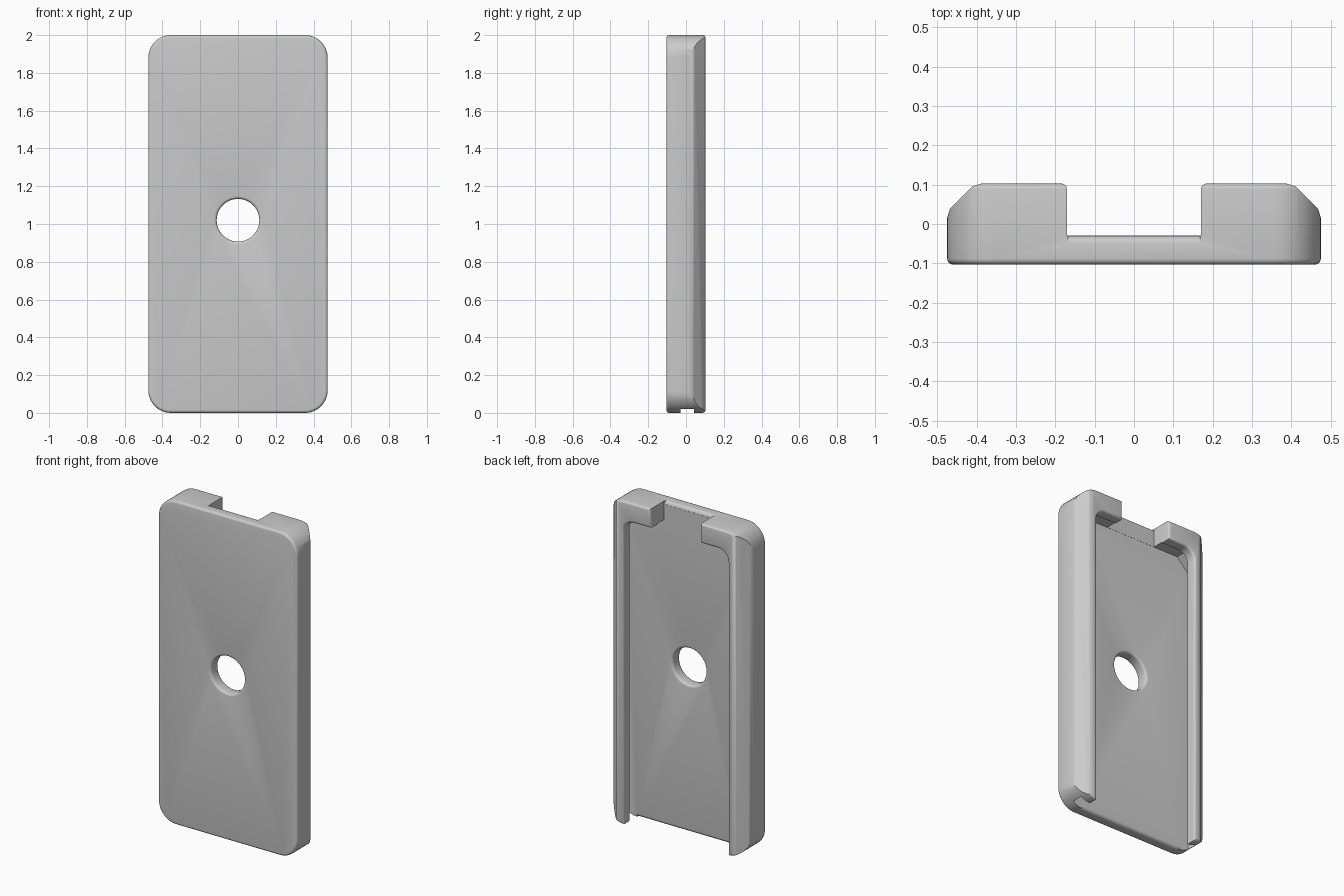
import bpy, bmesh
from math import sin, cos, pi

cube = bpy.data.objects.get("Cube")
if cube:
    bpy.data.objects.remove(cube, do_unlink=True)

FRONT, BACK, FLOOR = -0.103, 0.103, -0.03
F = 0.015          # fillet radius of most edges
STEPS = [i * pi / 8 for i in range(5)]


def new_object(name, bm):
    bmesh.ops.remove_doubles(bm, verts=bm.verts[:], dist=1e-5)
    bmesh.ops.recalc_face_normals(bm, faces=bm.faces[:])
    mesh = bpy.data.meshes.new(name)
    bm.to_mesh(mesh)
    bm.free()
    obj = bpy.data.objects.new(name, mesh)
    bpy.context.collection.objects.link(obj)
    return obj


def rounded_loop(half, z0, z1, r, inset, seg):
    """Rounded rectangle in x and z, shrunk by inset."""
    cx, rad = half - r, r - inset
    centres = [(cx, z1 - r), (-cx, z1 - r), (-cx, z0 + r), (cx, z0 + r)]
    return [(x + rad * cos((k + i / seg) * pi / 2), z + rad * sin((k + i / seg) * pi / 2))
            for k, (x, z) in enumerate(centres) for i in range(seg + 1)]


def slab(name, half, z0, z1, r, levels, seg=12):
    """Stack of rounded rectangles, one for each (y, inset) level."""
    bm = bmesh.new()
    rings = [[bm.verts.new((x, y, z)) for x, z in rounded_loop(half, z0, z1, r, d, seg)]
             for y, d in levels]
    n = len(rings[0])
    for a, b in zip(rings, rings[1:]):
        for i in range(n):
            j = (i + 1) % n
            bm.faces.new((a[i], a[j], b[j], b[i]))
    bm.faces.new(rings[0])
    bm.faces.new(rings[-1])
    return new_object(name, bm)


def prism(name, points, lo, hi, axis):
    """Extrude a flat profile along x (axis 0) or z (axis 2)."""
    bm = bmesh.new()
    place = (lambda p, t: (t, *p)) if axis == 0 else (lambda p, t: (*p, t))
    a, b = [[bm.verts.new(place(p, t)) for p in points] for t in (lo, hi)]
    n = len(points)
    for i in range(n):
        j = (i + 1) % n
        bm.faces.new((a[i], a[j], b[j], b[i]))
    bm.faces.new(a)
    bm.faces.new(b)
    return new_object(name, bm)


def arc(y, side, sign=1):
    """Quarter-round (y, inset) levels that end on the surface at y."""
    return [(y - side * F * (1 - cos(a)), sign * F * (1 - sin(a))) for a in STEPS]


def flare(y, side):
    """Cutter levels that round over the edge they pass through, inside to outside."""
    return arc(y, side, -1)[::-1] + [(y + side * 0.05, -F)]


# Outer body with rounded corners and edges
body = slab("phone_holder", 0.475, 0, 2, 0.12,
            arc(FRONT, -1) + arc(BACK, 1)[::-1])

# Sloped outer back edges
slope = [(0.477, 0.01), (0.468, 0.038), (0.41, 0.096), (0.38, 0.105), (0.6, 0.2), (0.6, 0.01)]
cutters = [prism("slope_cutter", [(s * x, y) for x, y in slope], -0.1, 2.1, 2) for s in (1, -1)]

# Groove behind the lips, open at the bottom
cutters.append(slab("groove_cutter", 0.42, -0.3, 1.885, 0.08,
                    [(FLOOR, 0), (0.042, 0)], seg=1))

# Opening between the lips
cutters.append(slab("opening_cutter", 0.357, -0.3, 1.88, 0.07,
                    [(-0.01, 0)] + flare(BACK, 1)))

# Gap in the top wall
cutters.append(slab("top_gap_cutter", 0.17, 1.8, 2.2, 0.02,
                    [(FLOOR + 0.001, 0)] + flare(BACK, 1)))

# Rounded plate edges at the top gap and the open bottom
R = 0.02
edge = [(FLOOR - R + R * sin(a), 2 - R + R * cos(a)) for a in STEPS]
edge += [(FLOOR + 0.01, 2 - R), (FLOOR + 0.01, 2.01), (FLOOR - R, 2.01)]
cutters.append(prism("top_edge_cutter", edge, -0.168, 0.168, 0))
cutters.append(prism("bottom_edge_cutter", [(y, 2 - z) for y, z in edge], -0.355, 0.355, 0))

# Round hole through the plate
cutters.append(slab("hole_cutter", 0.113, 1.02 - 0.113, 1.02 + 0.113, 0.113,
                    flare(FRONT, -1)[::-1] + flare(FLOOR, 1)))

# Cut everything out of the body
bpy.ops.object.select_all(action="DESELECT")
bpy.context.view_layer.objects.active = body
body.select_set(True)
for cutter in cutters:
    cutter.hide_render = True
    mod = body.modifiers.new(cutter.name, "BOOLEAN")
    mod.operation, mod.solver, mod.object = "DIFFERENCE", "EXACT", cutter
    bpy.ops.object.modifier_apply(modifier=mod.name)
    bpy.data.objects.remove(cutter, do_unlink=True)

# Plain grey plastic
grey = bpy.data.materials.new("grey_plastic")
grey.use_nodes = True
colour = (0.6, 0.6, 0.6, 1)
grey.diffuse_color = colour
grey.node_tree.nodes["Principled BSDF"].inputs["Base Color"].default_value = colour
body.data.materials.clear()
body.data.materials.append(grey)

bpy.ops.object.shade_smooth_by_angle(angle=pi / 6)
